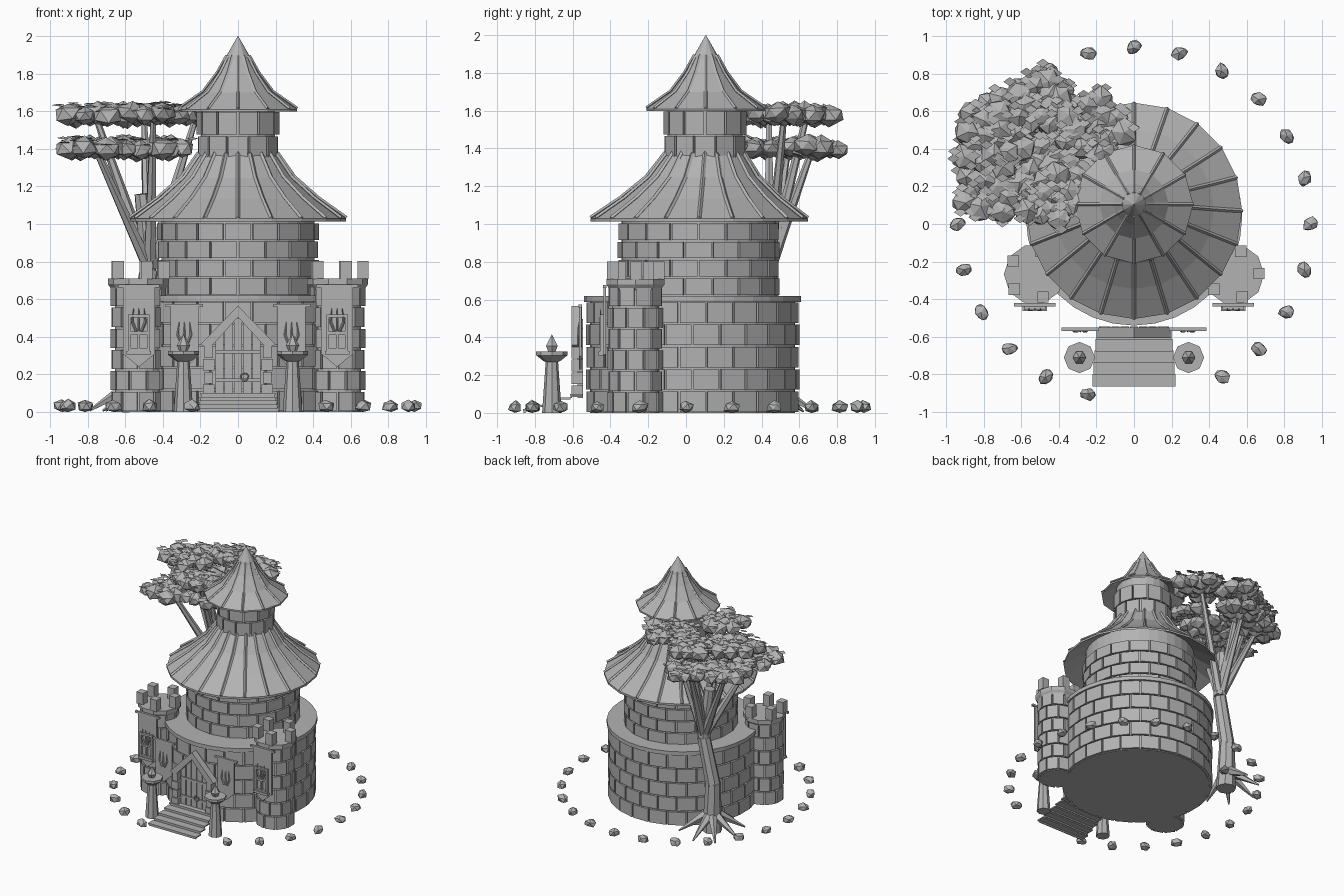
import bpy, bmesh, random
from math import sin, cos, pi, radians
from mathutils import Vector, Matrix

random.seed(4)
cube = bpy.data.objects.get("Cube")
if cube:
    bpy.data.objects.remove(cube)

stone = bpy.data.materials.new("plain_grey")
stone.use_nodes = True
stone.diffuse_color = (0.45, 0.45, 0.45, 1)
stone.node_tree.nodes["Principled BSDF"].inputs["Base Color"].default_value = (0.45, 0.45, 0.45, 1)


def finish(name, bm):
    bmesh.ops.recalc_face_normals(bm, faces=bm.faces)
    me = bpy.data.meshes.new(name)
    bm.to_mesh(me)
    bm.free()
    me.materials.append(stone)
    ob = bpy.data.objects.new(name, me)
    bpy.context.collection.objects.link(ob)


def box(bm, x, y, z, sx, sy, sz):
    m = Matrix.Translation((x, y, z)) @ Matrix.Diagonal((sx, sy, sz, 1))
    bmesh.ops.create_cube(bm, size=1, matrix=m)


def tube(bm, p, q, r1, r2, n=6):
    p, q = Vector(p), Vector(q)
    d = q - p
    m = Matrix.Translation((p + q) / 2) @ d.to_track_quat('Z', 'Y').to_matrix().to_4x4()
    bmesh.ops.create_cone(bm, cap_ends=True, segments=n, radius1=r1, radius2=r2,
                          depth=d.length, matrix=m)


def lathe(bm, profile, n, cx=0, cy=0):
    # profile points are (radius, height, centre y shift)
    rings = [[bm.verts.new((cx + r * cos(2 * pi * i / n), cy + dy + r * sin(2 * pi * i / n), z))
              for i in range(n)] for r, z, dy in profile]
    for a, b in zip(rings, rings[1:]):
        for i in range(n):
            j = (i + 1) % n
            bm.faces.new((a[i], a[j], b[j], b[i]))
    bm.faces.new(rings[0])
    bm.faces.new(rings[-1])


def prism(bm, pts, y0, y1):
    front = [bm.verts.new((x, y0, z)) for x, z in pts]
    back = [bm.verts.new((x, y1, z)) for x, z in pts]
    bm.faces.new(front)
    bm.faces.new(back)
    for i in range(len(pts)):
        j = (i + 1) % len(pts)
        bm.faces.new((front[i], front[j], back[j], back[i]))


def brick_wall(name, cx, cy, r, z0, rows, h, n, extra=0.0):
    # solid core wrapped in staggered wedge bricks
    bm = bmesh.new()
    lathe(bm, [(r - 0.022, z0, 0), (r - 0.022, z0 + rows * h + extra, 0)], n * 2, cx, cy)
    step, gap = 2 * pi / n, 0.006 / r
    for row in range(rows):
        for i in range(n):
            mid = (i + 0.5 * (row % 2)) * step
            zc = z0 + (row + 0.5) * h
            for v in bmesh.ops.create_cube(bm, size=2)["verts"]:
                u, t, w = v.co
                a = mid + u * (step / 2 - gap)
                rad = r if t > 0 else r - 0.04
                v.co = (cx + rad * cos(a), cy + rad * sin(a), zc + w * (h / 2 - 0.005))
    finish(name, bm)


def roof(name, profile, n, cy, rib):
    bm = bmesh.new()
    lathe(bm, profile, n, 0, cy)
    finish(name, bm)
    bm = bmesh.new()
    slope = profile[2:]
    for i in range(n):
        a = 2 * pi * i / n
        pts = [(r * cos(a), cy + dy + r * sin(a), z + 0.004) for r, z, dy in slope]
        for p, q in zip(pts, pts[1:]):
            tube(bm, p, q, rib, rib, 4)
    finish(name + "_ribs", bm)


# Keep: stacked round drums with two flared hollow roofs
brick_wall("lower_drum", 0, 0.035, 0.565, 0, 5, 0.118, 24)
bm = bmesh.new()
lathe(bm, [(0.575, 0.588, 0), (0.575, 0.62, 0)], 32, 0, 0.035)
finish("lower_ledge", bm)
brick_wall("middle_drum", 0, 0.066, 0.43, 0.62, 4, 0.097, 18, 0.11)
brick_wall("top_drum", 0, 0.1, 0.22, 1.34, 2, 0.13, 12, 0.07)
roof("lower_roof", [(0.39, 1.125, 0), (0.575, 1.012, 0), (0.575, 1.028, 0), (0.425, 1.135, 0.01),
                    (0.3, 1.245, 0.02), (0.208, 1.375, 0.03)], 20, 0.07, 0.011)
roof("upper_roof", [(0.185, 1.675, 0), (0.315, 1.597, 0), (0.315, 1.61, 0), (0.185, 1.7, 0),
                    (0.11, 1.8, 0), (0.06, 1.89, 0)], 12, 0.105, 0.009)
bm = bmesh.new()
lathe(bm, [(0.068, 1.875, 0), (0.064, 1.89, 0), (0.001, 2.0, 0)], 12, 0, 0.105)
finish("roof_finial", bm)


def flames(bm, x, y, z):
    # three-pronged flame emblem
    for dx in (-0.035, 0, 0.035):
        tube(bm, (x + dx * 0.4, y, z), (x + dx, y, z + 0.05), 0.007, 0.007, 4)
        tube(bm, (x + dx, y, z + 0.05), (x + dx * 0.8, y, z + 0.12), 0.007, 0.001, 4)


def banner(name, x, y, top, low, half):
    bm = bmesh.new()
    prism(bm, [(x - half, top), (x + half, top), (x + half, low),
               (x, low - 0.07), (x - half, low)], y - 0.006, y + 0.006)
    box(bm, x, y, top, half * 2 + 0.05, 0.018, 0.016)
    finish(name, bm)


for s, side in ((-1, "right"), (1, "left")):
    # Side turrets with five merlons each
    tx, ty = s * 0.53, -0.268
    brick_wall(side + "_turret", tx, ty, 0.147, 0, 6, 0.112, 10)
    bm = bmesh.new()
    lathe(bm, [(0.14, 0.65, 0), (0.162, 0.68, 0), (0.162, 0.71, 0)], 10, tx, ty)
    finish(side + "_turret_cap", bm)
    bm = bmesh.new()
    for i in range(5):
        a = radians(2 + 72 * i)
        box(bm, tx + 0.135 * cos(a), ty + 0.128 * sin(a), 0.755, 0.06, 0.06, 0.095)
    finish(side + "_merlons", bm)

    # Turret banner with framed window
    banner(side + "_turret_banner", s * 0.527, -0.43, 0.67, 0.31, 0.085)
    bm = bmesh.new()
    for dx in (-0.05, 0, 0.05):
        box(bm, s * 0.527 + dx, -0.445, 0.42, 0.014, 0.02, 0.2)
    for z in (0.33, 0.42, 0.51):
        box(bm, s * 0.527, -0.445, z, 0.115, 0.022, 0.015)
    box(bm, s * 0.527, -0.445, 0.315, 0.13, 0.035, 0.02)
    flames(bm, s * 0.527, -0.452, 0.43)
    finish(side + "_turret_window", bm)

    # Wall banner beside the door
    banner(side + "_wall_banner", s * 0.285, -0.56, 0.567, 0.3, 0.075)
    bm = bmesh.new()
    flames(bm, s * 0.285, -0.57, 0.36)
    finish(side + "_banner_emblem", bm)

    # Brazier
    bm = bmesh.new()
    lathe(bm, [(0.052, 0, 0), (0.033, 0.27, 0), (0.045, 0.275, 0),
               (0.083, 0.305, 0), (0.083, 0.325, 0)], 8, s * 0.29, -0.71)
    finish(side + "_brazier", bm)
    bm = bmesh.new()
    lathe(bm, [(0.02, 0.32, 0), (0.036, 0.355, 0), (0.001, 0.415, 0)], 6, s * 0.29, -0.71)
    finish(side + "_brazier_flame", bm)

# Door, its planks and iron fittings
bm = bmesh.new()
for i in range(-2, 3):
    x = i * 0.049
    lo, hi = x - 0.022, x + 0.022
    prism(bm, [(lo, 0.08), (hi, 0.08), (hi, 0.52 - abs(hi)), (lo, 0.52 - abs(lo))], -0.575, -0.545)
finish("door_planks", bm)
bm = bmesh.new()
for z in (0.17, 0.32):
    box(bm, 0, -0.577, z, 0.24, 0.012, 0.018)
ring = [Vector((0.035 + 0.02 * cos(i * pi / 5), -0.59, 0.185 + 0.02 * sin(i * pi / 5))) for i in range(10)]
for i in range(10):
    tube(bm, ring[i - 1], ring[i], 0.005, 0.005, 5)
finish("door_iron", bm)

# Stone door jambs and gable beams
bm = bmesh.new()
for s in (-1, 1):
    for i in range(4):
        w = 0.06 if i % 2 == 0 else 0.045
        box(bm, s * 0.155, -0.575, 0.115 + i * 0.068, w, 0.06, 0.062)
    prism(bm, [(0, 0.565), (0, 0.505), (s * 0.155, 0.335), (s * 0.2, 0.36)], -0.605, -0.55)
finish("door_frame", bm)

# Front steps: open treads with thin risers
bm = bmesh.new()
for i in range(5):
    y, z, w = -0.83 + i * 0.062, 0.016 + i * 0.02, 0.44 - i * 0.01
    box(bm, 0, y, z, w, 0.066, 0.01)
    box(bm, 0, y - 0.025, z - 0.009, w - 0.01, 0.008, 0.014)
finish("front_steps", bm)

# Tree trunk, roots and branches
base, fork = Vector((-0.54, 0.43, 0)), Vector((-0.47, 0.44, 0.76))
knee = Vector((-0.55, 0.43, 0.4))
stump = Vector((-0.51, 0.42, 1.16))
bm = bmesh.new()
tube(bm, base, knee, 0.075, 0.058, 8)
tube(bm, knee - Vector((0, 0, 0.02)), fork, 0.058, 0.05, 8)
tube(bm, fork, stump, 0.05, 0.042, 8)
for deg in (40, 90, 130, 175, 225, 265):
    a = radians(deg)
    tip = base + Vector((0.25 * cos(a), 0.25 * sin(a), 0.008))
    tube(bm, base + Vector((0, 0, 0.16)), tip, 0.045, 0.006, 5)
finish("tree_trunk", bm)

clumps = [(-0.76, 0.44, 1.58, 0.22), (-0.45, 0.14, 1.58, 0.19), (-0.22, 0.52, 1.58, 0.22),
          (-0.5, 0.64, 1.58, 0.19), (-0.76, 0.2, 1.4, 0.22), (-0.5, 0.67, 1.4, 0.2),
          (-0.75, 0.54, 1.4, 0.2), (-0.46, 0.3, 1.4, 0.22)]
bm = bmesh.new()
for x, y, z, r in clumps:
    tube(bm, fork, (x, y, z), 0.036, 0.016, 6)
finish("tree_branches", bm)

# Foliage: flat clumps of faceted blobs with loose leaves
blobs, leaves = bmesh.new(), bmesh.new()
for x, y, z, r in clumps:
    for i in range(14):
        a, d = i * 2.4, (r - 0.05) * ((i + 0.3) / 13.5) ** 0.5
        c = Vector((x + d * cos(a), y + d * sin(a), z + random.uniform(-0.01, 0.015)))
        size = random.uniform(0.062, 0.08)
        m = Matrix.Translation(c) @ Matrix.Rotation(random.uniform(0, 6), 4, 'Z') @ Matrix.Diagonal((1, 1, 0.8, 1))
        for v in bmesh.ops.create_icosphere(blobs, subdivisions=1, radius=size, matrix=m)["verts"]:
            v.co += Vector([random.uniform(-0.008, 0.008) for k in range(3)])
        for k in range(4):
            b = random.uniform(0, 2 * pi)
            m = (Matrix.Translation(c + Vector((0.06 * cos(b), 0.06 * sin(b), random.uniform(0.01, 0.055))))
                 @ Matrix.Rotation(random.uniform(-0.35, 0.35), 4, 'X') @ Matrix.Diagonal((1, 0.7, 1, 1))
                 @ Matrix.Rotation(pi / 4, 4, 'Z'))
            bmesh.ops.create_grid(leaves, x_segments=1, y_segments=1, size=0.024, matrix=m)
finish("foliage_blobs", blobs)
finish("foliage_leaves", leaves)

# Ring of boulders, open at the steps
bm = bmesh.new()
for i in range(24):
    deg = 15 * i
    if deg in (270, 285):
        continue
    a = radians(deg)
    m = (Matrix.Translation((0.938 * cos(a), 0.938 * sin(a), 0.03)) @ Matrix.Rotation(random.uniform(0, 6), 4, 'Z')
         @ Matrix.Diagonal((1.2, 0.95, 0.9, 1)))
    for v in bmesh.ops.create_icosphere(bm, subdivisions=1, radius=0.04, matrix=m)["verts"]:
        v.co += Vector([random.uniform(-0.005, 0.005) for k in range(3)])
        v.co.z = max(v.co.z, 0)
finish("boulder_ring", bm)
